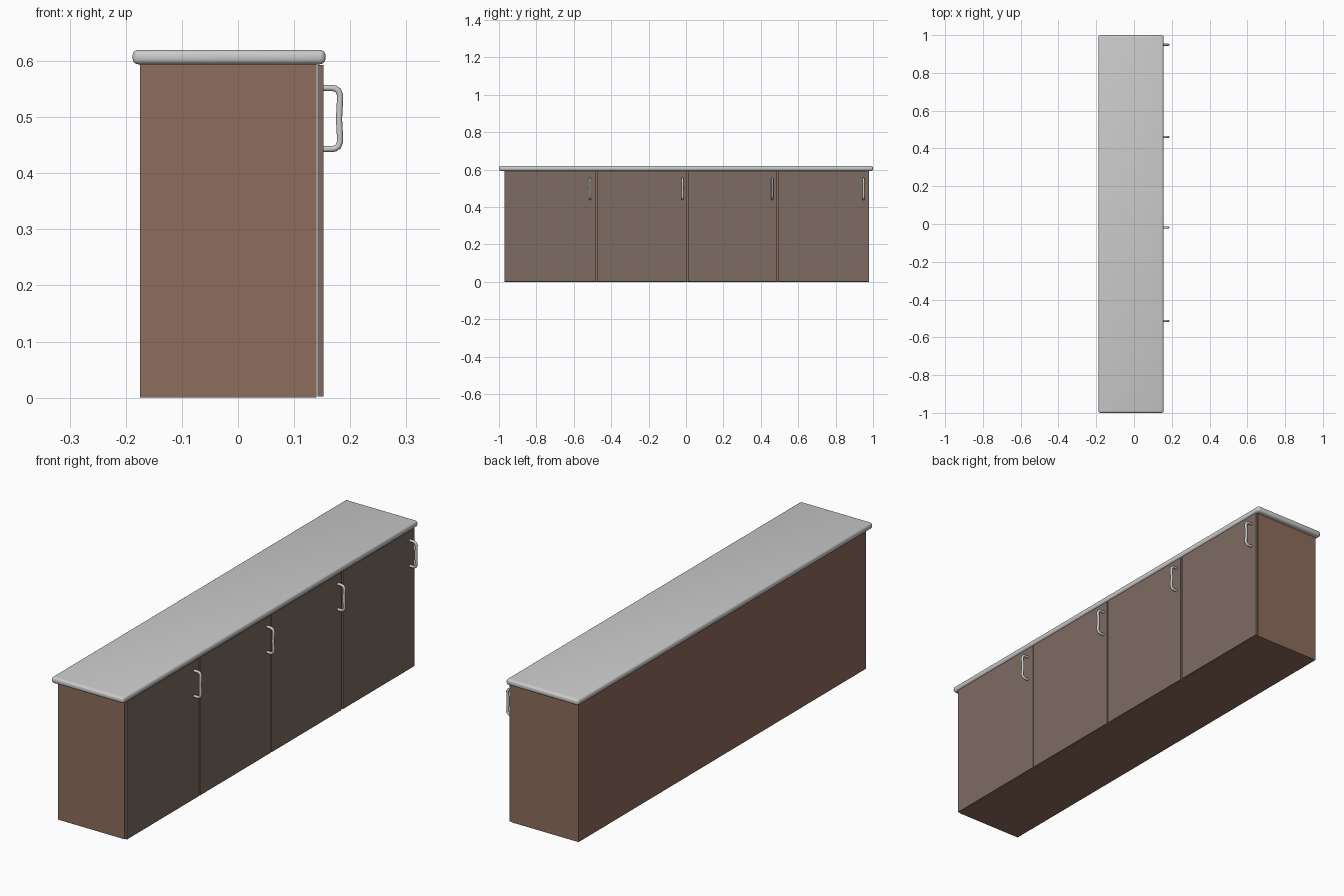
import bpy, bmesh
from mathutils import Vector

if "Cube" in bpy.data.objects:
    bpy.data.objects.remove(bpy.data.objects["Cube"])


def material(name, rgb):
    m = bpy.data.materials.new(name)
    m.diffuse_color = (*rgb, 1)
    m.use_nodes = True
    m.node_tree.nodes["Principled BSDF"].inputs["Base Color"].default_value = m.diffuse_color
    return m


def box(name, lo, hi, mat=None, bevel=0.0, segments=1):
    lo, hi = Vector(lo), Vector(hi)
    bm = bmesh.new()
    bmesh.ops.create_cube(bm, size=1)
    bmesh.ops.scale(bm, vec=hi - lo, verts=bm.verts)
    bmesh.ops.translate(bm, vec=(lo + hi) / 2, verts=bm.verts)
    mesh = bpy.data.meshes.new(name)
    bm.to_mesh(mesh)
    bm.free()
    ob = bpy.data.objects.new(name, mesh)
    bpy.context.collection.objects.link(ob)
    if mat:
        mesh.materials.append(mat)
    if bevel:
        mod = ob.modifiers.new("round", 'BEVEL')
        mod.width, mod.segments = bevel, segments
        mesh.shade_smooth()
    return ob


def handle(name, y):
    # swept round bar with tight rounded corners and a slightly bowed grip
    pts = [(0.149, 0.552), (0.166, 0.552), (0.173, 0.551), (0.179, 0.547),
           (0.182, 0.539), (0.1815, 0.525), (0.180, 0.497)]
    pts += [(x, 0.995 - z) for x, z in reversed(pts[:-1])]
    cu = bpy.data.curves.new(name, 'CURVE')
    cu.dimensions = '3D'
    cu.bevel_depth = 0.0058
    cu.bevel_resolution = 3
    cu.use_fill_caps = True
    sp = cu.splines.new('POLY')
    sp.points.add(len(pts) - 1)
    for p, (x, z) in zip(sp.points, pts):
        p.co = (x, y, z, 1)
    sp.use_smooth = True
    bpy.context.collection.objects.link(bpy.data.objects.new(name, cu))


wood = material("cabinet_brown", (0.27, 0.15, 0.11))
door_mat = material("door_taupe", (0.205, 0.15, 0.122))

# Cabinet carcass
box("cabinet_body", (-0.175, -0.97, 0), (0.14, 0.978, 0.596), wood)

# Rounded worktop
box("worktop", (-0.188, -1, 0.594), (0.156, 1, 0.62), None, 0.0105, 4)

# Four doors, each with a handle near its far edge
doors = [(-0.970, -0.480, -0.513), (-0.476, 0.006, -0.019),
         (0.010, 0.486, 0.461), (0.495, 0.978, 0.949)]
for i, (y0, y1, yh) in enumerate(doors, 1):
    box(f"door_{i}", (0.142, y0, 0.002), (0.152, y1, 0.593), door_mat)
    handle(f"handle_{i}", yh)
